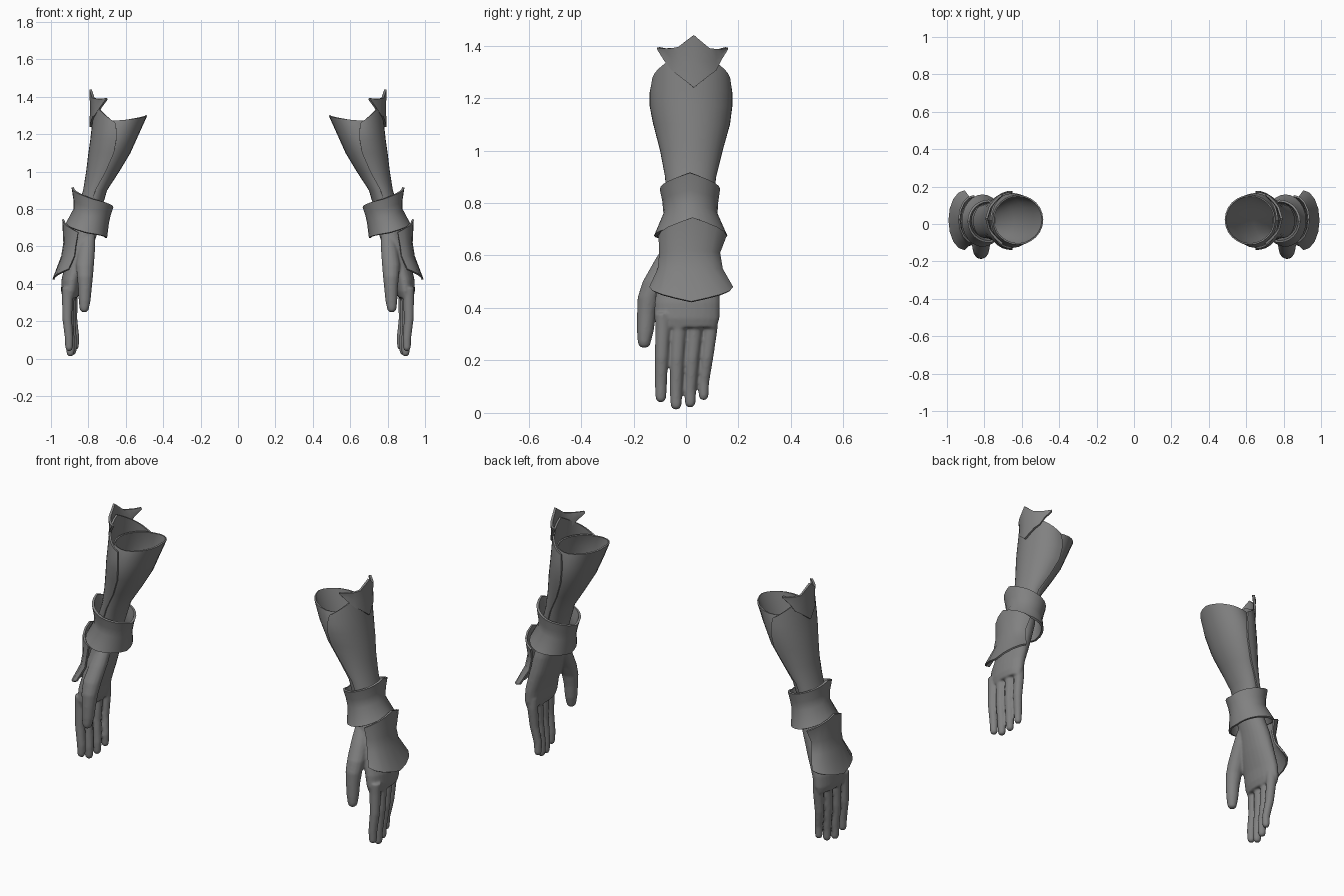
import bpy, bmesh, math

steel = bpy.data.materials.new("dark_grey")
steel.diffuse_color = (0.22, 0.22, 0.22, 1)


def ring(bm, row, half, n):
    """Ring of points: inner x, outer x, front y, back y, z at outer / side / inner."""
    xi, xo, y0, y1, zo, zs, zi = row
    pts = []
    for j in range(n):
        a = math.radians(-half + 2 * half * j / (n if half == 180 else n - 1))
        t = abs(a) / (math.pi / 2)
        z = zo + (zs - zo) * t if t <= 1 else zs + (zi - zs) * (t - 1)
        pts.append(bm.verts.new(((xi + xo) / 2 + (xo - xi) / 2 * math.cos(a),
                                 (y0 + y1) / 2 + (y1 - y0) / 2 * math.sin(a), z)))
    return pts


def loft(bm, rows, half=180, n=24, cap=False):
    """Skin rings listed from top to bottom."""
    rings = [ring(bm, r, half, n) for r in rows]
    for a, b in zip(rings, rings[1:]):
        for j in range(n if half == 180 else n - 1):
            k = (j + 1) % n
            bm.faces.new((a[j], b[j], b[k], a[k]))
    if cap:
        bm.faces.new(rings[0])
        bm.faces.new(rings[-1][::-1])


def finish(name, bm, thickness=0, remesh=False):
    """Make the object, thicken or fuse it, mirror it to the other arm."""
    me = bpy.data.meshes.new(name)
    bm.to_mesh(me)
    bm.free()
    ob = bpy.data.objects.new(name, me)
    bpy.context.collection.objects.link(ob)
    me.materials.append(steel)
    if thickness:
        m = ob.modifiers.new("thickness", 'SOLIDIFY')
        m.thickness = thickness
        m.offset = -1
    if remesh:
        m = ob.modifiers.new("fuse", 'REMESH')
        m.mode = 'VOXEL'
        m.voxel_size = 0.006
        m = ob.modifiers.new("soften", 'SMOOTH')
        m.factor = 0.5
        m.iterations = 5
    m = ob.modifiers.new("other_arm", 'MIRROR')
    m.use_mirror_merge = False
    bpy.ops.object.select_all(action='DESELECT')
    ob.select_set(True)
    bpy.context.view_layer.objects.active = ob
    bpy.ops.object.convert(target='MESH')
    bpy.ops.object.shade_smooth_by_angle(angle=math.radians(60 if remesh else 32))


def shell(name, rows, half=180, n=24, thickness=0.01):
    bm = bmesh.new()
    loft(bm, rows, half, n)
    finish(name, bm, thickness)


# Inner forearm sleeve, open at the elbow
shell("forearm_sleeve", [
    (.485, .755, -.110, .155, 1.27, 1.275, 1.30),
    (.530, .770, -.128, .166, 1.20, 1.20, 1.20),
    (.575, .782, -.116, .158, 1.10, 1.10, 1.10),
    (.635, .796, -.090, .131, 1.00, 1.00, 1.00),
    (.700, .812, -.072, .107, .90, .90, .90),
    (.735, .845, -.068, .096, .78, .78, .78)], thickness=.008)

# Outer forearm plate with a raised point at the elbow
shell("forearm_plate", [
    (.555, .770, -.130, .170, 1.39, 1.265, 1.26),
    (.530, .782, -.139, .177, 1.24, 1.22, 1.20),
    (.525, .790, -.139, .177, 1.17, 1.17, 1.17),
    (.540, .800, -.125, .168, 1.10, 1.10, 1.10),
    (.612, .812, -.099, .140, 1.00, 1.00, 1.00),
    (.702, .828, -.080, .115, .90, .90, .90),
    (.735, .860, -.074, .104, .80, .80, .80)], half=93, n=17)

# Elbow crest: winged diamond bent around the arm (y, top z, bottom z)
bm = bmesh.new()
cols = []
for y, top, bot in [(-.11, 1.392, 1.385), (-.085, 1.388, 1.345), (-.055, 1.39, 1.305),
                    (-.03, 1.395, 1.287), (.03, 1.44, 1.24), (.09, 1.39, 1.287),
                    (.115, 1.387, 1.305), (.135, 1.386, 1.345), (.16, 1.392, 1.385)]:
    x = .795 - 4.6 * (y - .027) ** 2
    mid = (top + bot) / 2
    cols.append([bm.verts.new((x + dx, y, z))
                 for dx, z in ((0, top), (-.004, mid), (0, bot))])
for a, b in zip(cols, cols[1:]):
    for i in range(2):
        bm.faces.new((a[i], a[i + 1], b[i + 1], b[i]))
finish("elbow_crest", bm, .012)

# Flared wrist cuff with a pointed top
shell("wrist_cuff", [
    (.666, .890, -.100, .130, .915, .853, .81),
    (.680, .880, -.090, .123, .850, .805, .77),
    (.690, .880, -.086, .120, .800, .760, .725),
    (.700, .920, -.122, .158, .725, .675, .645)], thickness=.012)

# Plate over the back of the hand
shell("hand_plate", [
    (.770, .940, -.105, .155, .745, .675, .67),
    (.800, .934, -.102, .130, .620, .610, .60),
    (.805, .945, -.108, .140, .550, .550, .55),
    (.820, .992, -.140, .180, .425, .480, .48)], half=90, n=9, thickness=.01)


# Hand: palm, fingers and thumb fused into one skin
def flat(z, xi, xo, y0, y1):
    return (xi, xo, y0, y1, z, z, z)


def digit(bm, path):
    """Round tapering tube through (x, y, z, radius), rounded at the tip."""
    x, y, z, r = path[-1]
    tip = [(x, y, z - r * .55, r * .84), (x, y, z - r * .9, r * .45)]
    loft(bm, [flat(c, a - q, a + q, b - q, b + q) for a, b, c, q in path + tip],
         n=14, cap=True)


bm = bmesh.new()
loft(bm, [flat(.78, .735, .86, -.065, .095),
          flat(.70, .742, .872, -.068, .105),
          flat(.62, .768, .898, -.082, .118),
          flat(.52, .798, .922, -.105, .125),
          flat(.42, .832, .944, -.120, .130),
          flat(.36, .845, .946, -.122, .128),
          flat(.325, .858, .938, -.112, .118)], cap=True)
# knuckle x, y, mid x, y, tip x, y, tip z, root radius
for kx, ky, mx, my, tx, ty, tz, r in [
        (.912, -.088, .913, -.093, .903, -.096, .060, .031),
        (.905, -.028, .906, -.034, .896, -.038, .032, .032),
        (.896, .034, .895, .024, .884, .016, .040, .031),
        (.885, .093, .883, .080, .870, .067, .066, .029)]:
    digit(bm, [(kx, ky, .38, r), (kx, ky, .32, r * .95),
               (mx, my, .21, r * .84), (tx, ty, tz + .05, r * .74), (tx, ty, tz, r * .66)])
digit(bm, [(.800, -.035, .66, .036), (.810, -.075, .58, .046),
           (.818, -.118, .50, .048), (.818, -.142, .44, .043),
           (.818, -.150, .38, .037), (.820, -.155, .31, .032), (.822, -.159, .272, .026)])
finish("hand", bm, remesh=True)
